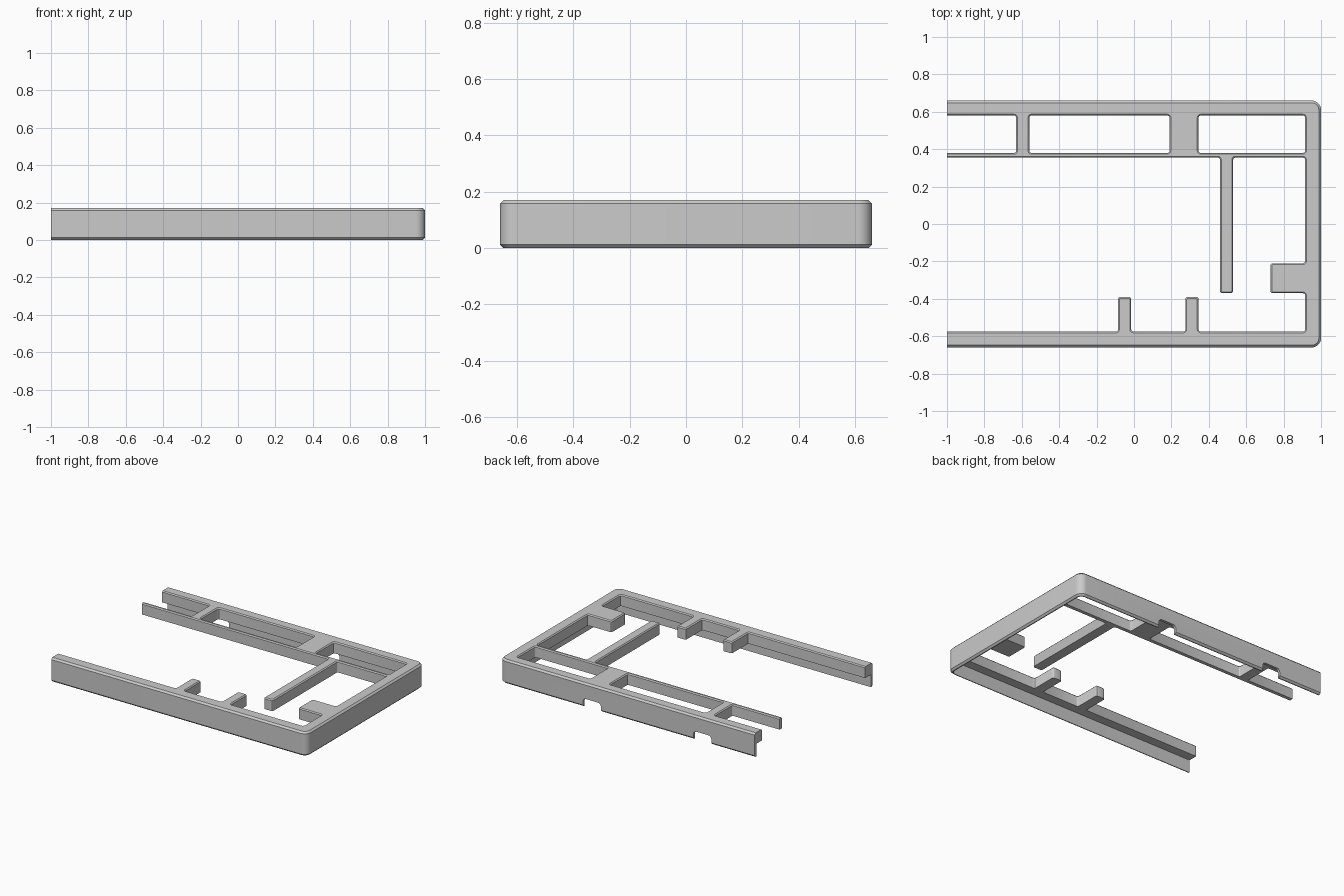
import bpy, bmesh, math
from mathutils import Vector

if "Cube" in bpy.data.objects:
    bpy.data.objects.remove(bpy.data.objects["Cube"])

# One plain grey plastic
grey = bpy.data.materials.new("grey plastic")
grey.use_nodes = True
colour = (0.6, 0.6, 0.6, 1)
grey.diffuse_color = colour
grey.node_tree.nodes["Principled BSDF"].inputs["Base Color"].default_value = colour

TOP, PLATE_BOTTOM = 0.17, 0.09
HALF_DEPTH, CORNER, CHAMFER = 0.66, 0.05, 0.012


def add_object(name, data):
    obj = bpy.data.objects.new(name, data)
    bpy.context.collection.objects.link(obj)
    return obj


def smooth(obj):
    bpy.ops.object.select_all(action='DESELECT')
    obj.select_set(True)
    bpy.context.view_layer.objects.active = obj
    bpy.ops.object.shade_smooth_by_angle(angle=math.radians(30))


def baked(obj):
    """Return the evaluated mesh of an object."""
    graph = bpy.context.evaluated_depsgraph_get()
    return bpy.data.meshes.new_from_object(obj.evaluated_get(graph))


def rounded(points, radius=0.012, steps=3):
    """Round every corner of a closed outline."""
    result = []
    for i, point in enumerate(points):
        p = Vector(point)
        a = p + (Vector(points[i - 1]) - p).normalized() * radius
        b = p + (Vector(points[(i + 1) % len(points)]) - p).normalized() * radius
        centre = a + b - p
        for s in range(steps + 1):
            t = s / steps * math.pi / 2
            result.append(centre + (a - centre) * math.cos(t) + (b - centre) * math.sin(t))
    return result


def box_outline(x0, x1, y0, y1):
    return [(x0, y0), (x1, y0), (x1, y1), (x0, y1)]


# Top plate: rails, crossbars and tabs in one outline, with two closed bays
END = -1.05
outline = [
    (END, -.64), (.98, -.64), (.98, .64), (END, .64),
    (END, .58), (-.63, .58), (-.63, .38), (END, .38), (END, .355),
    (.46, .355), (.46, -.37), (.53, -.37), (.53, .355), (.915, .355),
    (.915, -.21), (.73, -.21), (.73, -.37), (.915, -.37), (.915, -.575)]
for right, left in ((.345, .275), (-.015, -.085)):
    outline += [(right, -.575), (right, -.39), (left, -.39), (left, -.575)]
outline.append((END, -.575))

edge = 0.007
curve = bpy.data.curves.new("plate_outline", 'CURVE')
curve.dimensions, curve.fill_mode = '2D', 'BOTH'
curve.extrude, curve.bevel_depth = 0.05 - edge, edge
curve.bevel_resolution, curve.offset = 0, -edge
for loop in (outline, box_outline(-.56, .19, .38, .58), box_outline(.345, .915, .38, .58)):
    points = rounded(loop)
    spline = curve.splines.new('POLY')
    spline.points.add(len(points) - 1)
    spline.use_cyclic_u = True
    for target, p in zip(spline.points, points):
        target.co = (p.x, p.y, 0, 1)
helper = add_object("plate_outline", curve)
bpy.context.view_layer.update()
mesh = baked(helper)
mesh.name = "top_plate"
bpy.data.objects.remove(helper)

# Trim the plate square at the open end and flat underneath
bm = bmesh.new()
bm.from_mesh(mesh)
bmesh.ops.translate(bm, verts=bm.verts, vec=(0, 0, TOP - 0.05))
bmesh.ops.remove_doubles(bm, verts=bm.verts, dist=0.0001)
for point, normal in (((0, 0, PLATE_BOTTOM), (0, 0, -1)), ((-1, 0, 0), (-1, 0, 0))):
    bmesh.ops.bisect_plane(bm, geom=bm.verts[:] + bm.edges[:] + bm.faces[:],
                           plane_co=point, plane_no=normal, clear_outer=True)
    rim = [e for e in bm.edges if e.is_boundary]
    bmesh.ops.triangle_fill(bm, edges=rim, use_beauty=True, normal=normal)
bmesh.ops.recalc_face_normals(bm, faces=bm.faces)
bm.to_mesh(mesh)
bm.free()
mesh.materials.clear()
mesh.materials.append(grey)
smooth(add_object("top_plate", mesh))


# Outer wall: a thin chamfered section swept around three sides
def wall_path(inset, steps=8):
    path = [(-1, -HALF_DEPTH + inset)]
    radius = CORNER - inset
    for side in (-1, 1):
        for s in range(steps + 1):
            t = math.pi / 2 * (s / steps - (side < 0))
            path.append((1 - CORNER + radius * math.cos(t),
                         side * (HALF_DEPTH - CORNER) + radius * math.sin(t)))
    return path + [(-1, HALF_DEPTH - inset)]


section = [(CHAMFER, 0), (0, CHAMFER), (0, TOP - CHAMFER), (CHAMFER, TOP),
           (.03, TOP), (.03, .1), (.018, .1), (.018, 0)]
bm = bmesh.new()
strips = [[bm.verts.new((x, y, z)) for x, y in wall_path(inset)] for inset, z in section]
for k, strip in enumerate(strips):
    other = strips[k - 1]
    for i in range(len(strip) - 1):
        bm.faces.new((other[i], other[i + 1], strip[i + 1], strip[i]))
for end in (0, -1):
    bm.faces.new([strip[end] for strip in strips])
bmesh.ops.recalc_face_normals(bm, faces=bm.faces)
mesh = bpy.data.meshes.new("outer_wall")
bm.to_mesh(mesh)
bm.free()
mesh.materials.append(grey)
wall = add_object("outer_wall", mesh)

# Two round-topped notches in the lower edge of the back wall
cutters = []
for x in (0.275, -0.59):
    bm = bmesh.new()
    bmesh.ops.create_cube(bm, size=1)
    for v in bm.verts:
        v.co = (x + v.co.x * 0.14, HALF_DEPTH + v.co.y * 0.1, 0.01 + v.co.z * 0.1)
    tops = [e for e in bm.edges if all(v.co.z > 0 for v in e.verts)
            and abs(e.verts[0].co.y - e.verts[1].co.y) > 0.05]
    bmesh.ops.bevel(bm, geom=tops, offset=0.022, segments=4, profile=0.5, affect='EDGES')
    bmesh.ops.recalc_face_normals(bm, faces=bm.faces)
    cutter_mesh = bpy.data.meshes.new("notch_cutter")
    bm.to_mesh(cutter_mesh)
    bm.free()
    cutter_mesh.materials.append(grey)
    cutter = add_object("notch_cutter", cutter_mesh)
    cutter.hide_render = True
    cutters.append(cutter)
    cut = wall.modifiers.new("notch", 'BOOLEAN')
    cut.operation, cut.solver, cut.object = 'DIFFERENCE', 'EXACT', cutter
bpy.context.view_layer.update()
cut_mesh = baked(wall)
wall.modifiers.clear()
wall.data = cut_mesh
for cutter in cutters:
    bpy.data.objects.remove(cutter)
smooth(wall)
